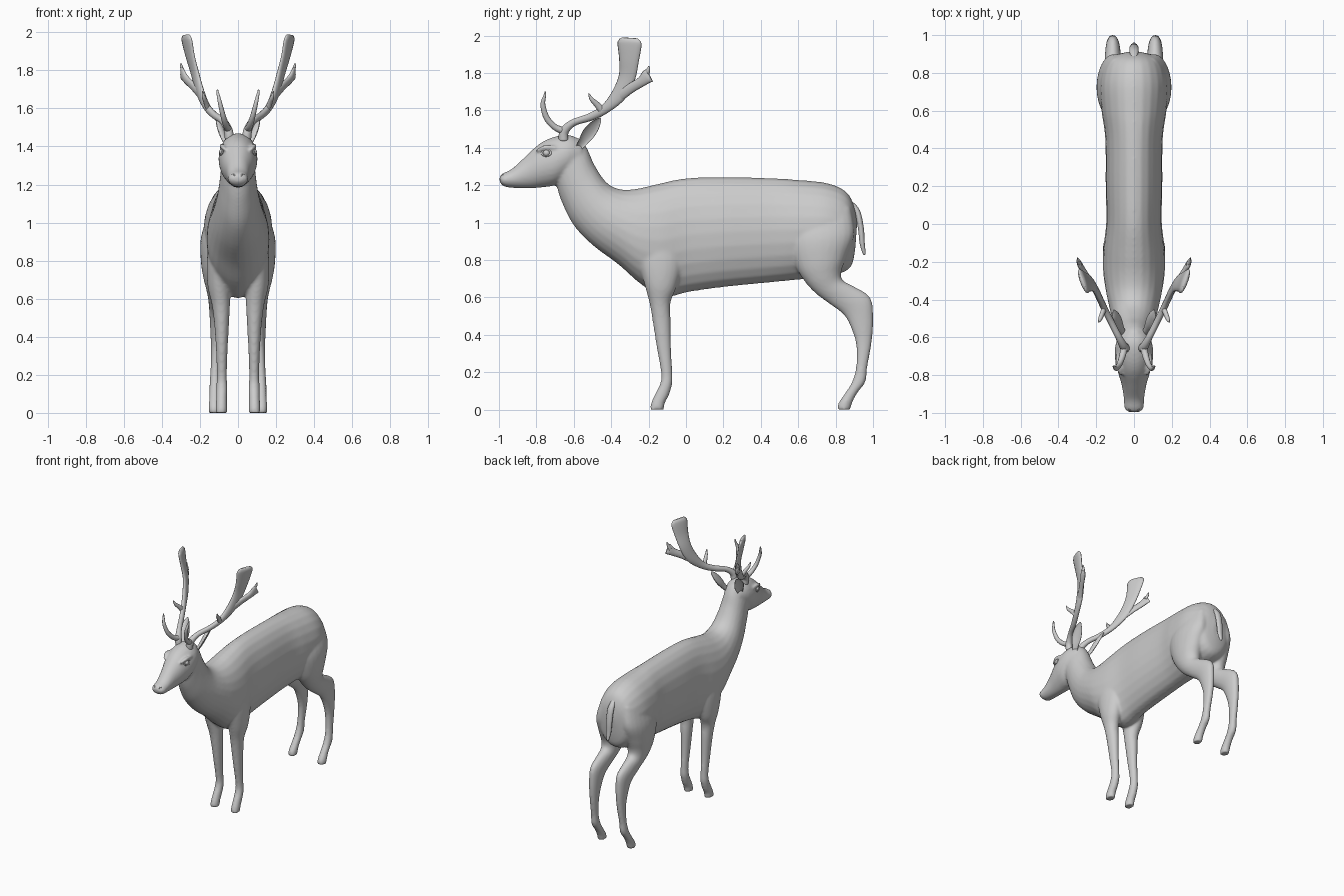
import bpy, bmesh, math
from mathutils import Vector as V


def spline(rows, steps):
    """Catmull-Rom resampling of equal-length number rows."""
    out, n = [], len(rows)
    for i in range(n - 1):
        p = [rows[max(0, min(n - 1, i + k))] for k in (-1, 0, 1, 2)]
        for s in range(steps):
            t = s / steps
            out.append([0.5 * (2 * b + (c - a) * t + (2 * a - 5 * b + 4 * c - d) * t * t
                               + (3 * b - a - 3 * c + d) * t ** 3) for a, b, c, d in zip(*p)])
    return out + [list(rows[-1])]


def loft(bm, rings, n=24, cup=False):
    """Skin closed elliptical rings given as (centre, half axis, half axis)."""
    loops = []
    for c, a, b in rings:
        loop = []
        for k in range(n):
            t = 2 * math.pi * k / n
            s = math.sin(t)
            if cup and s > 0:
                s *= -0.55
            loop.append(bm.verts.new(c + a * math.cos(t) + b * s))
        loops.append(loop)
    for p, q in zip(loops, loops[1:]):
        for k in range(n):
            bm.faces.new((p[k], p[(k + 1) % n], q[(k + 1) % n], q[k]))
    bm.faces.new(loops[0])
    bm.faces.new(loops[-1])


def profile(bm, rows, x_sign=1, steps=5):
    """Rows: y1, z1, y2, z2 (opposite outline points), centre x, half width."""
    rings = []
    for y1, z1, y2, z2, x, w in spline(rows, steps):
        rings.append((V((x * x_sign, (y1 + y2) / 2, (z1 + z2) / 2)),
                      V((0, (y1 - y2) / 2, (z1 - z2) / 2)), V((max(w, .004), 0, 0))))
    loft(bm, rings)


def blade(bm, rows, wide, x_sign, steps=5, n=14, cup=False):
    """Rows: x, y, z, half width, half thickness; wide = width direction."""
    pts = spline(rows, steps)
    rings = []
    for i, (x, y, z, w, t) in enumerate(pts):
        tan = V(pts[min(i + 1, len(pts) - 1)][:3]) - V(pts[max(i - 1, 0)][:3])
        tan.normalize()
        a = V(wide)
        a = (a - tan * a.dot(tan)).normalized()
        b = tan.cross(a)
        if b.x < 0:
            b = -b
        m = V((x_sign, 1, 1))
        rings.append((V((x, y, z)) * m, a * m * max(w, .003), b * m * max(t, .003)))
    loft(bm, rings, n, cup)


def finish(bm, name):
    bmesh.ops.recalc_face_normals(bm, faces=bm.faces)
    me = bpy.data.meshes.new(name)
    bm.to_mesh(me)
    bm.free()
    me.shade_smooth()
    ob = bpy.data.objects.new(name, me)
    bpy.context.collection.objects.link(ob)
    return ob


# Body: trunk and neck in one sweep, rump to nape
body = bmesh.new()
profile(body, [
    (.915, 1.00, .905, .86, 0, .03), (.895, 1.10, .885, .77, 0, .11),
    (.85, 1.17, .83, .73, 0, .155), (.75, 1.212, .72, .71, 0, .18),
    (.60, 1.228, .60, .695, 0, .172), (.45, 1.238, .45, .68, 0, .152),
    (.20, 1.243, .20, .655, 0, .15), (0, 1.237, .02, .63, 0, .147),
    (-.15, 1.207, -.12, .603, 0, .163), (-.27, 1.18, -.24, .67, 0, .163),
    (-.36, 1.18, -.36, .775, 0, .148), (-.43, 1.22, -.50, .88, 0, .125),
    (-.49, 1.31, -.60, .985, 0, .105), (-.53, 1.40, -.66, 1.10, 0, .092),
    (-.57, 1.45, -.69, 1.19, 0, .085), (-.62, 1.455, -.70, 1.25, 0, .075)])
# Head
profile(body, [
    (-.998, 1.242, -.995, 1.215, 0, .025), (-.982, 1.262, -.972, 1.193, 0, .05),
    (-.93, 1.288, -.92, 1.185, 0, .054), (-.86, 1.352, -.84, 1.183, 0, .066),
    (-.78, 1.424, -.77, 1.188, 0, .088), (-.70, 1.46, -.70, 1.20, 0, .102),
    (-.62, 1.468, -.64, 1.24, 0, .096), (-.55, 1.43, -.58, 1.29, 0, .07)])
for s in (1, -1):
    # Front legs with shoulder
    profile(body, [
        (-.27, .98, -.03, .98, .09, .05), (-.26, .82, -.02, .80, .10, .063),
        (-.225, .68, -.05, .66, .10, .06), (-.195, .57, -.083, .57, .09, .048),
        (-.178, .47, -.082, .47, .086, .039), (-.158, .34, -.08, .34, .085, .031),
        (-.134, .20, -.073, .20, .085, .026), (-.138, .14, -.073, .14, .085, .029),
        (-.165, .085, -.09, .08, .086, .029), (-.187, .035, -.113, .035, .087, .03),
        (-.193, 0, -.118, 0, .087, .031)], s)
    # Hind legs with thigh
    profile(body, [
        (.56, 1.02, .88, 1.08, .09, .065), (.55, .90, .90, .94, .108, .087),
        (.585, .77, .86, .82, .112, .083), (.635, .685, .83, .735, .112, .07),
        (.695, .62, .84, .69, .112, .056), (.775, .56, .90, .658, .112, .046),
        (.845, .505, .985, .60, .112, .04), (.885, .43, 1.002, .49, .113, .034),
        (.91, .34, .993, .36, .115, .028), (.908, .22, .97, .23, .12, .025),
        (.883, .14, .96, .15, .122, .028), (.848, .085, .917, .09, .123, .028),
        (.815, .035, .89, .04, .124, .03), (.808, 0, .878, 0, .124, .03)], s)
    # Brow ridges over the eyes
    blade(body, [(.07, -.80, 1.385, .008, .008), (.085, -.75, 1.402, .014, .013),
                 (.088, -.69, 1.40, .008, .008)], (0, 0, 1), s)
deer = finish(body, "body")
rm = deer.modifiers.new("fuse", 'REMESH')
rm.mode = 'VOXEL'
rm.voxel_size = .0085
rm.use_smooth_shade = True
sm = deer.modifiers.new("soften", 'SMOOTH')
sm.factor = .5
sm.iterations = 8

# Tail
bm = bmesh.new()
blade(bm, [(0, .875, 1.11, .016, .012), (0, .915, 1.06, .024, .016),
           (0, .935, .97, .024, .016), (0, .942, .89, .02, .014),
           (0, .952, .84, .011, .009), (0, .957, .828, .004, .004)], (1, 0, 0), 1)
finish(bm, "tail")

for s, side in ((1, "left"), (-1, "right")):
    # Antler: beam widening into a palm, with brow, middle and rear tines
    bm = bmesh.new()
    blade(bm, [(.045, -.655, 1.44, .026, .024), (.053, -.65, 1.49, .025, .023),
               (.08, -.60, 1.535, .019, .018), (.125, -.51, 1.565, .021, .017),
               (.165, -.43, 1.61, .026, .017), (.20, -.355, 1.69, .042, .017),
               (.225, -.315, 1.78, .047, .016), (.25, -.305, 1.87, .056, .016),
               (.267, -.302, 1.95, .068, .017), (.272, -.302, 1.975, .06, .014),
               (.274, -.302, 1.987, .045, .006)], (.3, .9, -.15), s)
    blade(bm, [(.05, -.65, 1.49, .02, .02), (.062, -.70, 1.51, .017, .017),
               (.078, -.745, 1.56, .016, .014), (.095, -.765, 1.63, .013, .011),
               (.106, -.755, 1.68, .007, .007), (.108, -.752, 1.70, .003, .003)], (0, 1, .2), s)
    blade(bm, [(.155, -.44, 1.59, .022, .014), (.168, -.475, 1.63, .016, .013),
               (.18, -.505, 1.66, .011, .01), (.187, -.52, 1.69, .003, .003)], (0, .7, .7), s)
    blade(bm, [(.19, -.37, 1.665, .03, .014), (.235, -.30, 1.715, .026, .014),
               (.272, -.24, 1.752, .027, .014), (.29, -.21, 1.778, .036, .012),
               (.298, -.197, 1.787, .038, .006)], (.1, -.3, 1), s)
    blade(bm, [(.285, -.215, 1.785, .018, .010), (.296, -.203, 1.815, .011, .008),
               (.30, -.198, 1.837, .003, .003)], (0, 1, 0), s)
    finish(bm, side + "_antler")

    # Ear: cupped leaf
    bm = bmesh.new()
    blade(bm, [(.062, -.575, 1.395, .018, .02), (.078, -.55, 1.43, .027, .024),
               (.092, -.52, 1.475, .037, .026), (.103, -.487, 1.52, .03, .02),
               (.108, -.465, 1.548, .014, .01), (.109, -.456, 1.56, .003, .003)],
          (-.45, .6, -.55), s, n=20, cup=True)
    finish(bm, side + "_ear")

    # Eye with lid ring
    bpy.ops.mesh.primitive_uv_sphere_add(segments=20, ring_count=12, radius=.019,
                                         location=(.08 * s, -.745, 1.372))
    eye = bpy.context.object
    eye.name = side + "_eye"
    bpy.ops.object.shade_smooth()
    bpy.ops.mesh.primitive_torus_add(major_radius=.021, minor_radius=.005, major_segments=24,
                                     minor_segments=8, location=(.087 * s, -.747, 1.372),
                                     rotation=(0, math.radians(80 * s), math.radians(-14 * s)))
    lid = bpy.context.object
    lid.name = side + "_eyelid"
    lid.scale = (.8, 1.15, 1)
    bpy.ops.object.shade_smooth()

    # Nostril rim
    bpy.ops.mesh.primitive_torus_add(major_radius=.011, minor_radius=.004, major_segments=16,
                                     minor_segments=8, location=(.027 * s, -.983, 1.243),
                                     rotation=(math.radians(75), 0, math.radians(40 * s)))
    bpy.context.object.name = side + "_nostril"
    bpy.ops.object.shade_smooth()
